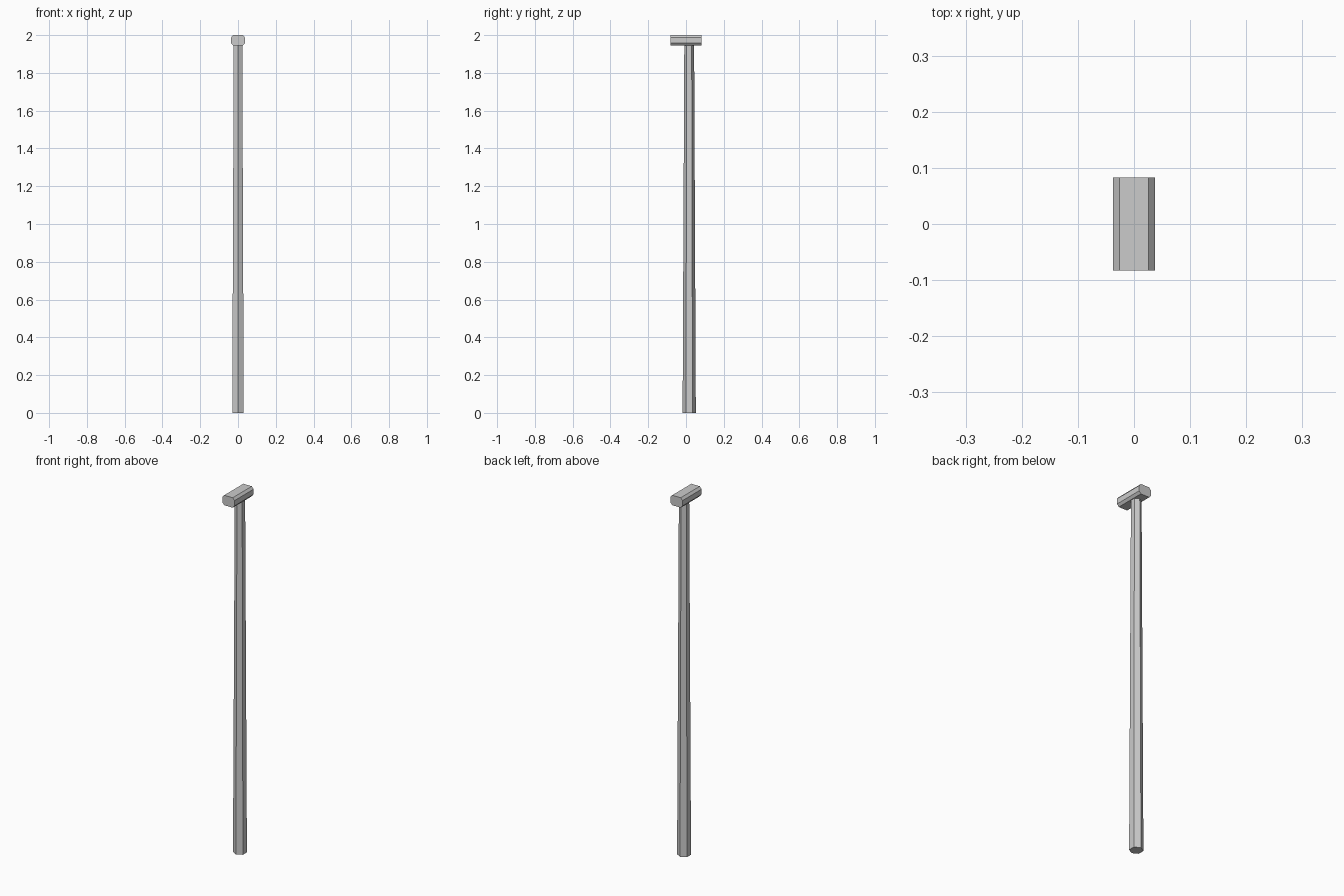
import bpy, bmesh
from math import cos, sin, radians

if "Cube" in bpy.data.objects:
    bpy.data.objects.remove(bpy.data.objects["Cube"])


def loft(name, rings):
    """Solid with flat faces, skinned through rings of equal point count."""
    bm = bmesh.new()
    loops = [[bm.verts.new(p) for p in ring] for ring in rings]
    for a, b in zip(loops, loops[1:]):
        for i in range(len(a)):
            j = (i + 1) % len(a)
            bm.faces.new((a[i], a[j], b[j], b[i]))
    bm.faces.new(loops[0][::-1])
    bm.faces.new(loops[-1])
    bmesh.ops.recalc_face_normals(bm, faces=bm.faces)
    mesh = bpy.data.meshes.new(name)
    bm.to_mesh(mesh)
    bm.free()
    obj = bpy.data.objects.new(name, mesh)
    bpy.context.collection.objects.link(obj)
    return obj


def hexagon(radius, z, y=0.017):
    # corners point to the front and back
    return [(radius * cos(radians(30 + 60 * i)),
             y + radius * sin(radians(30 + 60 * i)), z) for i in range(6)]


# Tapered six-sided shaft, set slightly behind the middle of the head
loft("shaft", [hexagon(0.035, 0.0), hexagon(0.026, 1.955)])

# Head: bar with chamfered long edges
W, H, CX, CZ, ZC = 0.037, 0.0275, 0.011, 0.013, 1.9725
profile = [(W, -H + CZ), (W, H - CZ), (W - CX, H), (-W + CX, H),
           (-W, H - CZ), (-W, -H + CZ), (-W + CX, -H), (W - CX, -H)]
loft("head", [[(x, y, ZC + z) for x, z in profile] for y in (-0.083, 0.083)])
